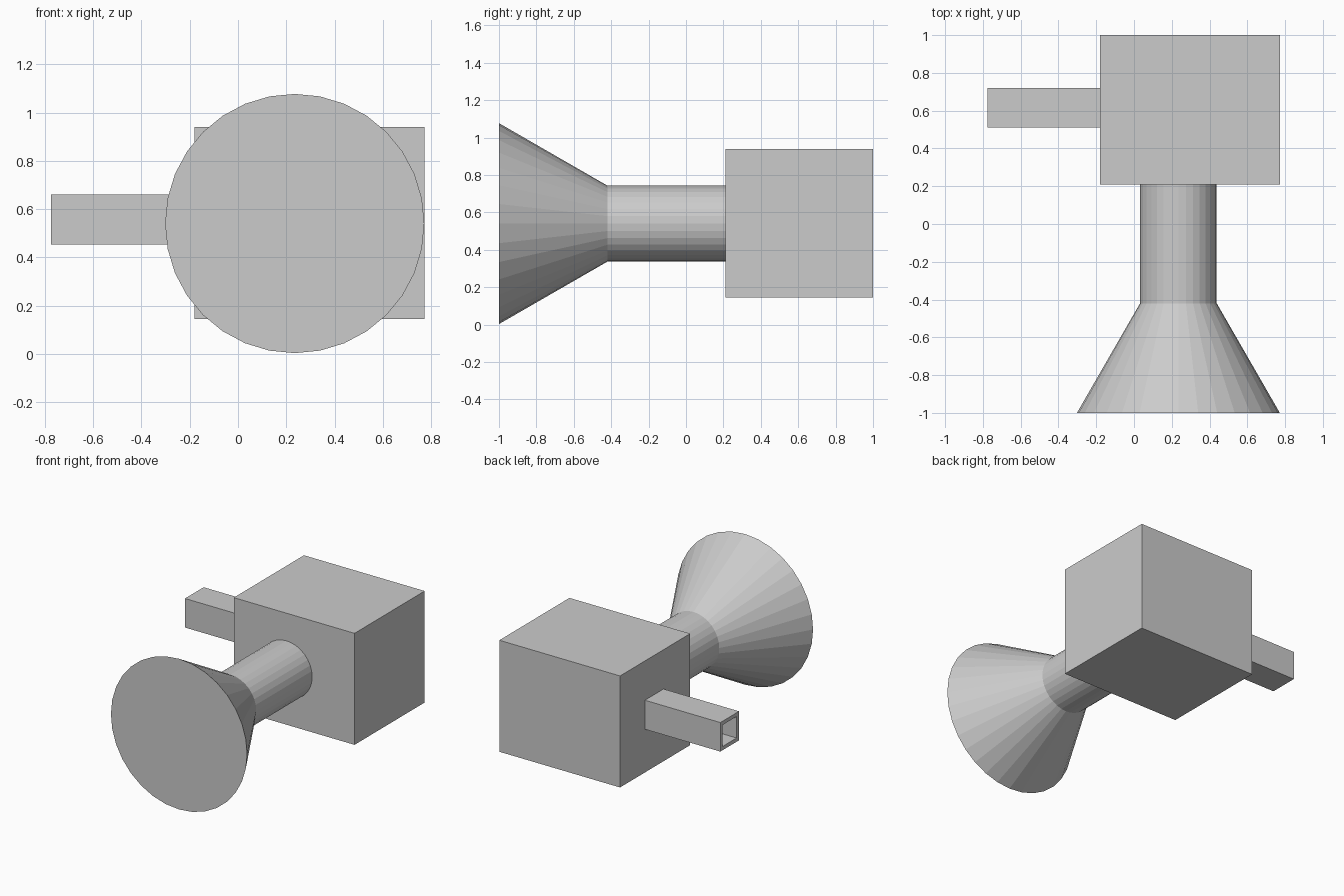
import bpy, bmesh
from math import pi
from mathutils import Matrix, Vector

if "Cube" in bpy.data.objects:
    bpy.data.objects.remove(bpy.data.objects["Cube"])

AXIS_X, AXIS_Z = 0.235, 0.54   # shared axis of the shaft and flare


def finish(bm, name):
    bmesh.ops.recalc_face_normals(bm, faces=bm.faces)
    mesh = bpy.data.meshes.new(name)
    bm.to_mesh(mesh)
    bm.free()
    obj = bpy.data.objects.new(name, mesh)
    bpy.context.collection.objects.link(obj)
    return obj


def box(lo, hi):
    lo, hi = Vector(lo), Vector(hi)
    bm = bmesh.new()
    bmesh.ops.create_cube(bm, size=1, matrix=Matrix.Translation((lo + hi) / 2)
                          @ Matrix.Diagonal((*(hi - lo), 1)))
    return bm


def round_part(name, r_front, r_back, y_front, y_back):
    bm = bmesh.new()
    turn = Matrix.Translation((AXIS_X, (y_front + y_back) / 2, AXIS_Z)) @ Matrix.Rotation(-pi / 2, 4, 'X')
    bmesh.ops.create_cone(bm, cap_ends=True, segments=32, radius1=r_front,
                          radius2=r_back, depth=y_back - y_front, matrix=turn)
    return finish(bm, name)


# Main block
finish(box((-0.18, 0.21, 0.145), (0.772, 1.0, 0.94)), "body_block")

# Round shaft and flared front
round_part("shaft", 0.203, 0.203, -0.42, 0.21)
round_part("flared_front", 0.537, 0.203, -1.0, -0.42)

# Hollow square side tube, bored from its open end to the block
bm = box((-0.775, 0.51, 0.453), (-0.18, 0.72, 0.66))
bm.normal_update()
end = min(bm.faces, key=lambda f: f.calc_center_median().x)
bmesh.ops.inset_region(bm, faces=[end], thickness=0.038)
bore = bmesh.ops.extrude_discrete_faces(bm, faces=[end])["faces"][0]
bmesh.ops.translate(bm, verts=bore.verts, vec=(0.59, 0, 0))
finish(bm, "side_tube")
